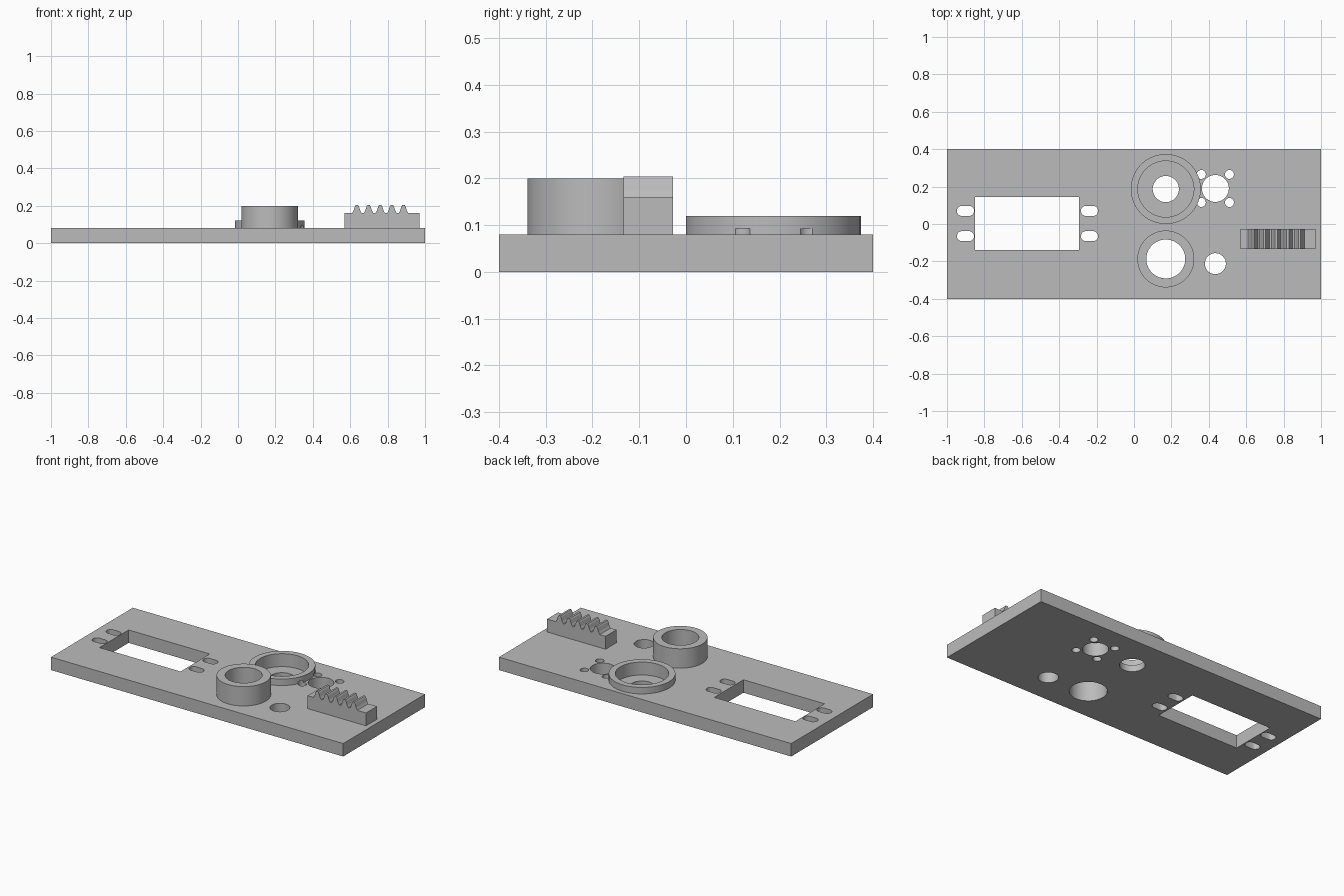
import bpy, bmesh, math

cube = bpy.data.objects.get("Cube")
if cube:
    bpy.data.objects.remove(cube, do_unlink=True)

# One grey material for the whole part
grey = bpy.data.materials.new("plain_grey")
grey.use_nodes = True
colour = (0.5, 0.5, 0.5, 1)
grey.diffuse_color = colour
grey.node_tree.nodes["Principled BSDF"].inputs["Base Color"].default_value = colour


def slot(cx, cy, r, half=0.0, n=64):
    """Outline of a circle, or of a round-ended slot when half > 0."""
    pts = []
    for i in range(n):
        a = 2 * math.pi * (i + 0.5) / n
        shift = math.copysign(half, math.cos(a))
        pts.append((cx + shift + r * math.cos(a), cy + r * math.sin(a)))
    return pts


def rect(x0, x1, y0, y1):
    return [(x0, y0), (x1, y0), (x1, y1), (x0, y1)]


def solid(name, prisms):
    """Object made of vertical prisms, each given as (outline, bottom, top)."""
    bm = bmesh.new()
    for pts, z0, z1 in prisms:
        face = bm.faces.new([bm.verts.new((x, y, z0)) for x, y in pts])
        ext = bmesh.ops.extrude_face_region(bm, geom=[face])["geom"]
        verts = [v for v in ext if isinstance(v, bmesh.types.BMVert)]
        bmesh.ops.translate(bm, verts=verts, vec=(0, 0, z1 - z0))
    bmesh.ops.recalc_face_normals(bm, faces=bm.faces[:])
    mesh = bpy.data.meshes.new(name)
    bm.to_mesh(mesh)
    bm.free()
    mesh.materials.append(grey)
    ob = bpy.data.objects.new(name, mesh)
    bpy.context.collection.objects.link(ob)
    return ob


TOP = 0.08
LOW, HIGH = -0.1, 0.4
BX, BY = 0.17, 0.187       # bearing seat centre
MX, MY = 0.435, 0.19       # motor hole centre

# Holes through the plate
holes = [(rect(-0.85, -0.295, -0.14, 0.145), LOW, HIGH),
         (slot(BX, BY, 0.07), LOW, HIGH),
         (slot(BX, -BY, 0.104), LOW, HIGH),
         (slot(MX, MY, 0.072), LOW, HIGH),
         (slot(MX, -0.212, 0.056), LOW, HIGH)]
for sx in (-0.901, -0.238):
    for sy in (-0.065, 0.07):
        holes.append((slot(sx, sy, 0.027, 0.019, 32), LOW, HIGH))
for dx in (-0.075, 0.075):
    for dy in (-0.075, 0.075):
        holes.append((slot(MX + dx, MY + dy, 0.024, n=32), LOW, 0.093))

hole_cutter = solid("hole_cutter", holes)
pocket_cutter = solid("pocket_cutter", [(slot(BX, BY, 0.15), 0.04, HIGH)])
cutters = [hole_cutter, pocket_cutter]

# Plate and the two round collars
parts = [solid("base_plate", [(rect(-1, 1, -0.4, 0.4), 0, TOP)]),
         solid("bearing_collar", [(slot(BX, BY, 0.187), TOP, 0.12)]),
         solid("tall_collar", [(slot(BX, -BY, 0.152), TOP, 0.2)])]

for ob in parts:
    for cutter in cutters:
        mod = ob.modifiers.new("cut", "BOOLEAN")
        mod.operation = "DIFFERENCE"
        mod.solver = "EXACT"
        mod.object = cutter
for ob in parts:
    graph = bpy.context.evaluated_depsgraph_get()
    mesh = bpy.data.meshes.new_from_object(ob.evaluated_get(graph))
    ob.modifiers.clear()
    ob.data = mesh
    mesh.materials.clear()
    mesh.materials.append(grey)
for cutter in cutters:
    bpy.data.objects.remove(cutter, do_unlink=True)

# Toothed rack: side profile drawn in x and z, then stood upright
profile = [(0.97, TOP), (0.57, TOP), (0.57, 0.16)]
tooth = [(-0.026, 0.16), (-0.018, 0.174), (-0.011, 0.196), (-0.006, 0.204)]
for i in range(5):
    cx = 0.636 + 0.0622 * i
    profile += [(cx + x, z) for x, z in tooth]
    profile += [(cx - x, z) for x, z in reversed(tooth)]
profile.append((0.97, 0.16))
rack = solid("gear_rack", [(profile, 0.028, 0.134)])
for v in rack.data.vertices:
    x, y, z = v.co
    v.co = (x, -z, y)
rack.data.update()

# Smooth the round walls, keep the rims sharp
bpy.ops.object.select_all(action="DESELECT")
for ob in parts:
    ob.select_set(True)
bpy.context.view_layer.objects.active = parts[0]
bpy.ops.object.shade_smooth_by_angle(angle=math.radians(30))
